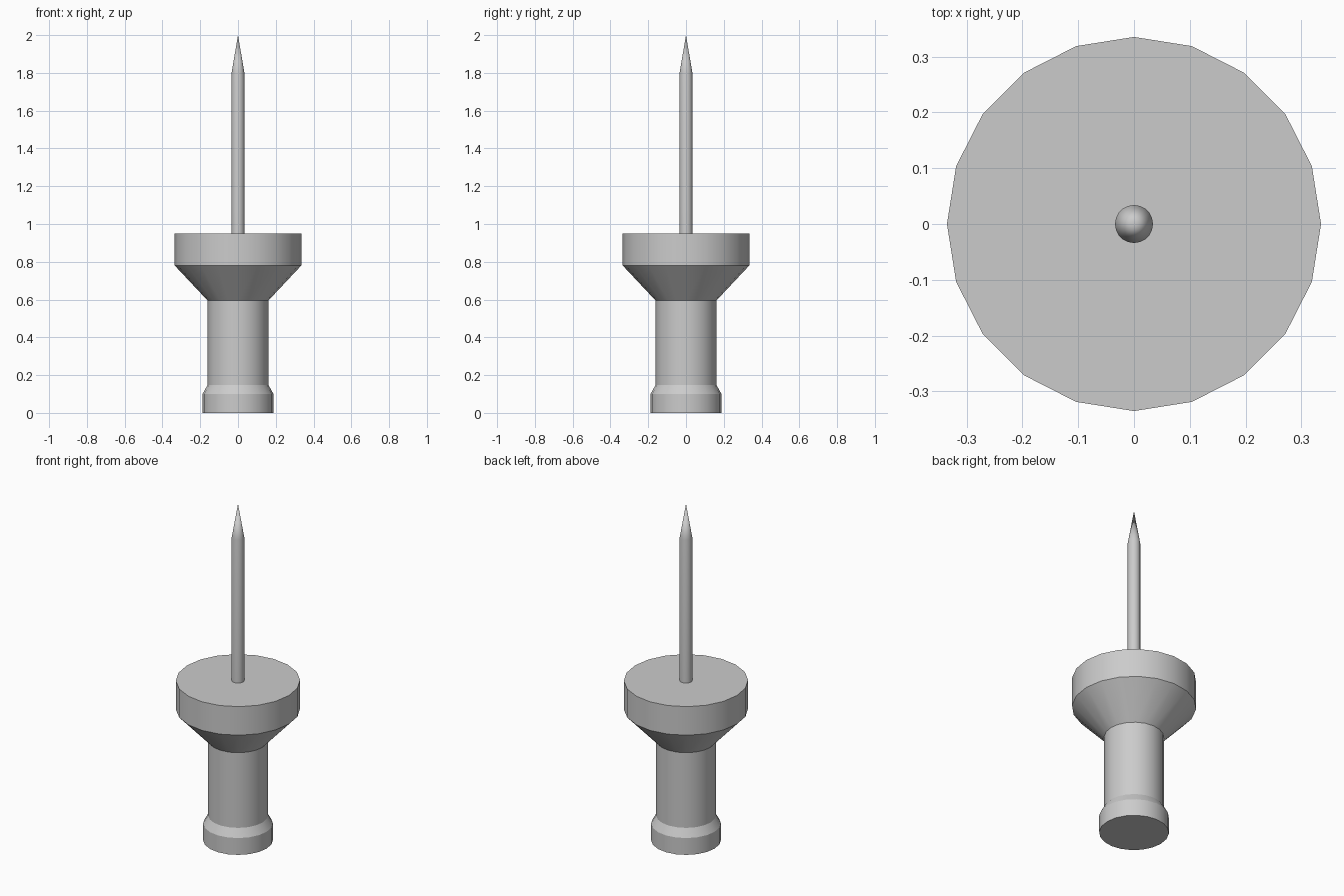
import bpy, bmesh
from math import cos, sin, tau, radians

if "Cube" in bpy.data.objects:
    bpy.data.objects.remove(bpy.data.objects["Cube"])

SIDES = 20


def turned(name, profile):
    """Closed solid of revolution from (radius, z) points; radius 0 makes a tip."""
    bm = bmesh.new()
    rings = []
    for r, z in profile:
        if r == 0:
            rings.append([bm.verts.new((0, 0, z))] * SIDES)
        else:
            rings.append([bm.verts.new((r * cos(tau * i / SIDES), r * sin(tau * i / SIDES), z))
                          for i in range(SIDES)])
    for low, high in zip(rings, rings[1:]):
        for i in range(SIDES):
            j = (i + 1) % SIDES
            quad = [low[i], low[j], high[j], high[i]]
            bm.faces.new(list(dict.fromkeys(quad)))
    bm.faces.new(rings[0][::-1])
    if profile[-1][0] > 0:
        bm.faces.new(rings[-1])
    mesh = bpy.data.meshes.new(name)
    bm.to_mesh(mesh)
    bm.free()
    obj = bpy.data.objects.new(name, mesh)
    bpy.context.collection.objects.link(obj)
    bpy.ops.object.select_all(action='DESELECT')
    obj.select_set(True)
    bpy.context.view_layer.objects.active = obj
    bpy.ops.object.shade_smooth_by_angle(angle=radians(25))
    return obj


# Grip: rim at the bottom, straight neck, flared collar at the top
turned("grip", [(0.188, 0), (0.188, 0.10), (0.161, 0.148), (0.161, 0.595),
                (0.335, 0.78), (0.335, 0.95)])

# Needle: thin shaft with a sharp tip, seated in the collar
turned("needle", [(0.034, 0.93), (0.034, 1.80), (0, 2.0)])
